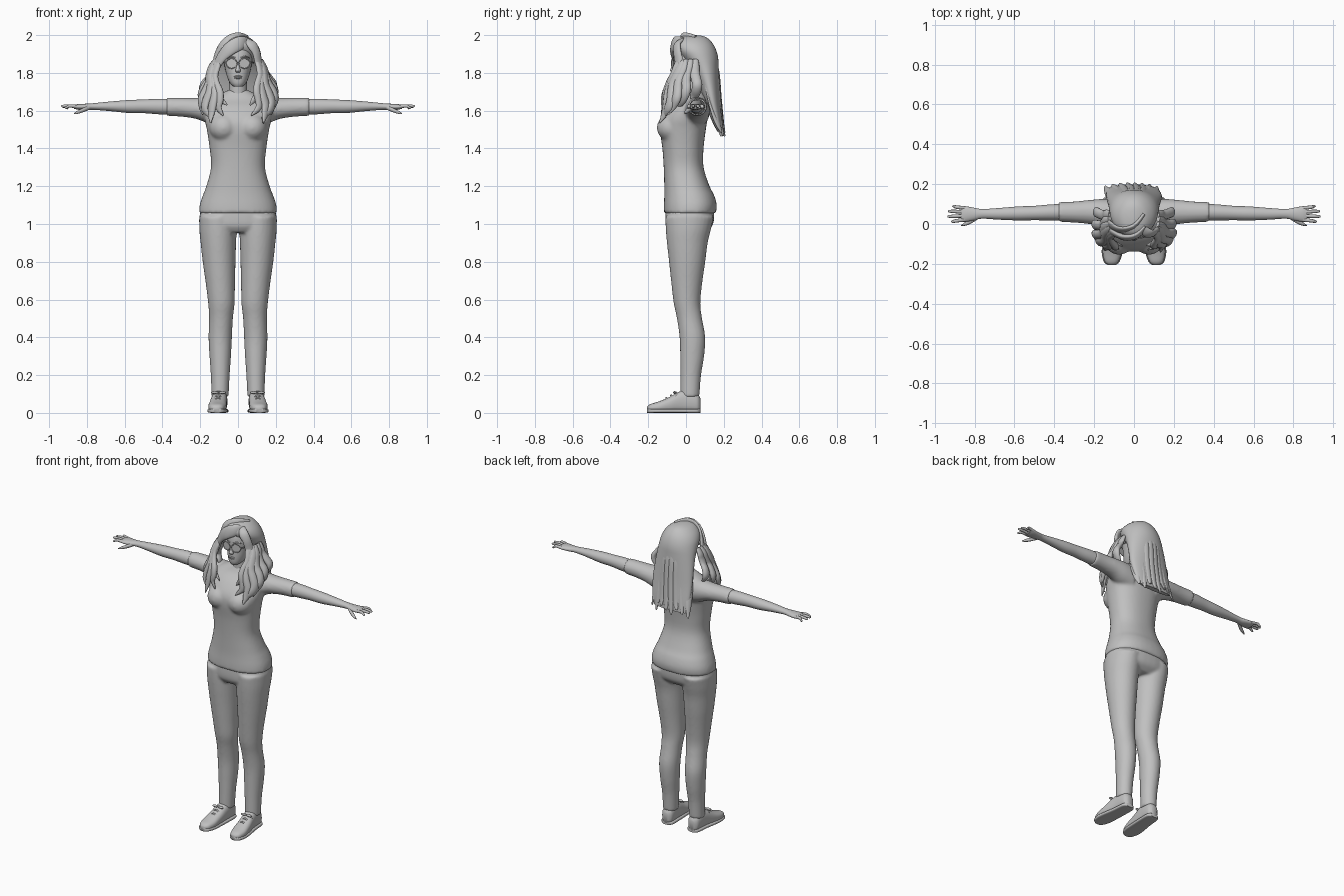
import bpy, bmesh, math
from mathutils import Vector, Matrix

X, Y, Z = Vector((1, 0, 0)), Vector((0, 1, 0)), Vector((0, 0, 1))
grey = bpy.data.materials.new("plain grey")
grey.diffuse_color = (0.53, 0.53, 0.53, 1)


def resample(rows, k=4):
    """Smooth spline through rows of numbers."""
    out = []
    for i in range(len(rows) - 1):
        p0, p1 = rows[max(i - 1, 0)], rows[i]
        p2, p3 = rows[i + 1], rows[min(i + 2, len(rows) - 1)]
        for j in range(k):
            t = j / k
            out.append([0.5 * (2 * b + (c - a) * t + (2 * a - 5 * b + 4 * c - d) * t * t
                               + (3 * b - a - 3 * c + d) * t ** 3)
                        for a, b, c, d in zip(p0, p1, p2, p3)])
    out.append(list(rows[-1]))
    return out


def tube(bm, rows, axes=None, n=24, power=2.0, k=4):
    """Loft rounded sections; rows are x, y, z, half width, half thickness."""
    rows = resample(rows, k)
    pts = [Vector(r[:3]) for r in rows]
    rings = []
    for i, r in enumerate(rows):
        if axes:
            u, v = axes
        else:  # width wraps around the head axis
            t = (pts[min(i + 1, len(pts) - 1)] - pts[max(i - 1, 0)]).normalized()
            out = Vector((pts[i].x, pts[i].y - 0.05, 0.001))
            u = t.cross(out).normalized()
            v = u.cross(t)
        ring = []
        for j in range(n):
            a = 2 * math.pi * j / n
            c, s = math.cos(a), math.sin(a)
            cu = math.copysign(abs(c) ** (2 / power), c) * max(r[3], 0.001)
            sv = math.copysign(abs(s) ** (2 / power), s) * max(r[4], 0.001)
            ring.append(bm.verts.new(pts[i] + u * cu + v * sv))
        rings.append(ring)
    for a, b in zip(rings, rings[1:]):
        for j in range(n):
            bm.faces.new((a[j], a[(j + 1) % n], b[(j + 1) % n], b[j]))
    bm.faces.new(rings[0])
    bm.faces.new(rings[-1])


def stack(bm, rows, **kw):
    """Vertical loft; rows are z, centre x, half width, front y, back y."""
    tube(bm, [(cx, (f + b) / 2, z, w, (b - f) / 2) for z, cx, w, f, b in rows], (X, Y), **kw)


def ball(bm, c, r):
    bmesh.ops.create_uvsphere(bm, u_segments=20, v_segments=12, radius=1,
                              matrix=Matrix.Translation(c) @ Matrix.Diagonal((*r, 1)))


def finish(name, bm, voxel=0):
    bmesh.ops.recalc_face_normals(bm, faces=bm.faces[:])
    me = bpy.data.meshes.new(name)
    bm.to_mesh(me)
    bm.free()
    me.materials.append(grey)
    for p in me.polygons:
        p.use_smooth = True
    ob = bpy.data.objects.new(name, me)
    bpy.context.collection.objects.link(ob)
    if voxel:  # fuse overlapping volumes into one smooth skin
        m = ob.modifiers.new("fuse", 'REMESH')
        m.mode, m.voxel_size, m.use_smooth_shade = 'VOXEL', voxel, True
        m = ob.modifiers.new("soften", 'SMOOTH')
        m.factor, m.iterations = 0.5, 6
    else:
        bpy.context.view_layer.objects.active = ob
        ob.select_set(True)
        bpy.ops.object.shade_smooth_by_angle(angle=math.radians(50))
        ob.select_set(False)
    return ob


# Shirt: torso, bust and short sleeves
bm = bmesh.new()
stack(bm, [(1.055, 0, .207, -.117, .158), (1.10, 0, .203, -.117, .163), (1.15, 0, .187, -.115, .15),
           (1.2, 0, .168, -.115, .125), (1.3, 0, .143, -.118, .093), (1.4, 0, .15, -.125, .093),
           (1.5, 0, .165, -.138, .105), (1.56, 0, .178, -.128, .115), (1.62, 0, .18, -.085, .12),
           (1.66, 0, .15, -.04, .115), (1.69, 0, .09, -.02, .10), (1.71, 0, .05, -.01, .08)],
      n=40, power=2.3)
for s in (1, -1):
    ball(bm, (s * .075, -.075, 1.51), (.078, .08, .075))
    tube(bm, [(s * .09, .055, 1.59, .07, .08), (s * .16, .058, 1.602, .068, .07),
              (s * .22, .06, 1.612, .061, .056), (s * .3, .06, 1.618, .053, .05),
              (s * .378, .06, 1.62, .05, .048)], (Y, Z), 28)
finish("shirt", bm, .009)

# Trousers: hips and two legs
bm = bmesh.new()
stack(bm, [(.955, 0, .15, -.085, .10), (.985, 0, .195, -.105, .135), (1.02, 0, .204, -.11, .148),
           (1.075, 0, .198, -.108, .15)], n=40, power=2.4)
for s in (1, -1):
    stack(bm, [(1.04, s * .108, .098, -.11, .148), (.97, s * .106, .099, -.107, .132),
               (.9, s * .104, .094, -.101, .115), (.8, s * .1, .087, -.09, .102),
               (.68, s * .093, .077, -.077, .085), (.58, s * .088, .07, -.065, .076),
               (.5, s * .09, .063, -.048, .085), (.4, s * .094, .062, -.034, .102),
               (.3, s * .094, .057, -.031, .096), (.2, s * .094, .05, -.03, .08),
               (.1, s * .095, .046, -.03, .072), (.085, s * .095, .045, -.03, .071)], n=28)
finish("trousers", bm, .008)

for s, side in ((1, "left"), (-1, "right")):
    # Forearm and hand with four fingers and a thumb
    bm = bmesh.new()
    tube(bm, [(s * .34, .06, 1.62, .042, .042), (s * .42, .058, 1.622, .04, .041),
              (s * .5, .055, 1.623, .036, .036), (s * .58, .053, 1.622, .035, .034),
              (s * .68, .051, 1.623, .029, .025), (s * .76, .051, 1.622, .024, .018),
              (s * .80, .05, 1.62, .031, .017), (s * .845, .05, 1.62, .039, .015),
              (s * .868, .05, 1.62, .036, .01)], (Y, Z), 24)
    for y0, y1, x1, z1 in ((.021, .012, .918, 1.616), (.041, .038, .936, 1.624),
                           (.061, .064, .933, 1.622), (.08, .089, .912, 1.614)):
        tube(bm, [(s * .845, y0, 1.62, .009, .009), (s * .89, (y0 + y1) / 2, 1.625, .009, .009),
                  (s * (x1 - .008), y1, z1, .007, .007), (s * x1, y1, z1, .002, .002)], (Y, Z), 10)
    tube(bm, [(s * .785, .035, 1.617, .012, .012), (s * .82, .013, 1.603, .012, .012),
              (s * .848, .0, 1.592, .009, .009), (s * .867, -.007, 1.585, .002, .003)], (Y, Z), 10)
    finish(side + "_arm", bm)

    # Shoe upper, sole and laces
    bm = bmesh.new()
    shoe = [(-.206, .112, .014, .01, .032), (-.19, .112, .034, .002, .046), (-.145, .11, .047, 0, .06),
            (-.09, .106, .046, 0, .083), (-.045, .101, .043, 0, .108), (-.01, .098, .041, 0, .12),
            (.03, .096, .04, 0, .115), (.062, .095, .035, 0, .1), (.077, .095, .018, .01, .075)]
    tube(bm, [(s * cx, y, (a + b) / 2, w, (b - a) / 2) for y, cx, w, a, b in shoe], (X, Z), 24, 2.5)
    finish(side + "_shoe", bm)
    bm = bmesh.new()
    tube(bm, [(s * cx, y, .011, w + .005, .011) for y, cx, w, a, b in shoe], (X, Z), 24, 4)
    finish(side + "_sole", bm)
    bm = bmesh.new()
    for y, z in ((-.10, .076), (-.075, .09), (-.05, .105)):
        tube(bm, [(s * .105 - .032, y, z - .018, .005, .005), (s * .105, y - .004, z + .004, .005, .005),
                  (s * .105 + .032, y, z - .018, .005, .005)], (Y, Z), 8)
    for d in (1, -1):
        ball(bm, (s * .103 + d * .02, -.06, .108), (.02, .009, .007))
    finish(side + "_laces", bm)

# Head, neck, nose, lips and brows
bm = bmesh.new()
stack(bm, [(1.727, 0, .022, -.055, -.005), (1.745, 0, .042, -.064, .04), (1.78, 0, .058, -.067, .08),
           (1.83, 0, .07, -.066, .11), (1.88, 0, .077, -.068, .13), (1.93, 0, .074, -.058, .13),
           (1.965, 0, .055, -.03, .11), (1.98, 0, .02, .01, .07)], n=32, power=2.2)
stack(bm, [(1.62, 0, .065, -.03, .085), (1.67, 0, .049, -.02, .075), (1.8, 0, .046, -.02, .08)])
tube(bm, [(0, -.06, 1.855, .007, .008), (0, -.068, 1.83, .009, .01),
          (0, -.072, 1.813, .014, .013), (0, -.066, 1.803, .011, .007)], (X, Y), 14)
for z, w in ((1.781, .022), (1.773, .018)):
    ball(bm, (0, -.066, z), (w, .007, .005))
for s in (1, -1):
    tube(bm, [(s * .012, -.067, 1.878, .003, .004), (s * .04, -.064, 1.887, .003, .004),
              (s * .062, -.045, 1.879, .002, .003)], (Y, Z), 8)
finish("head", bm)

# Glasses: two round rims with lenses, bridge and temples
bm = bmesh.new()
for s in (1, -1):
    c = Vector((s * .034, -.071, 1.85))
    rim = [c + Vector((.029 * math.cos(a), s * .006 * math.cos(a), .026 * math.sin(a)))
           for a in (2 * math.pi * i / 24 for i in range(24))]
    bm.faces.new([bm.verts.new(p) for p in rim])
    for p, q in zip(rim, rim[1:] + rim[:1]):
        tube(bm, [(*p, .0025, .0025), (*q, .0025, .0025)], None, 6, 2, 1)
    tube(bm, [(s * .063, -.064, 1.855, .003, .004), (s * .08, -.02, 1.855, .003, .004),
              (s * .082, .05, 1.853, .003, .004)], (X, Z), 8)
tube(bm, [(-.008, -.075, 1.855, .003, .003), (.008, -.075, 1.855, .003, .003)], (Y, Z), 8)
finish("glasses", bm)

# Hair: main mass hanging down the back
bm = bmesh.new()
stack(bm, [(1.49, -.01, .115, .165, .198), (1.55, -.005, .132, .135, .195), (1.65, 0, .14, .095, .184),
           (1.75, 0, .135, .06, .177), (1.83, 0, .128, .02, .173), (1.88, 0, .124, -.025, .17),
           (1.92, 0, .117, -.058, .16), (1.955, 0, .098, -.065, .142), (1.983, 0, .066, -.045, .115),
           (1.996, 0, .032, -.01, .085), (2.0, 0, .008, .025, .05)], n=40)
finish("hair_back", bm)

# Hair: long ribbons giving the back its ragged ends
bm = bmesh.new()
for i in range(8):
    f = (i - 3.5) / 3.5
    k = math.sqrt(1 - .75 * f * f)
    end = 1.465 + .02 * (i % 3)
    tube(bm, [(f * .085, .055 + .09 * k, 1.92, .012, .008), (f * .108, .06 + .108 * k, 1.8, .022, .01),
              (f * .118, .085 + .093 * k, 1.67, .023, .011), (f * .125 - .008, .135 + .055 * k, 1.55, .02, .01),
              (f * .13 - .015, .17 + .035 * k, end, .006, .004)], None, 10)
finish("hair_back_strands", bm)

# Hair: fringe swept to both sides from an off-centre parting
bm = bmesh.new()
tube(bm, [(.055, -.01, 1.975, .012, .008), (.015, -.055, 1.96, .035, .014), (-.04, -.068, 1.93, .036, .015),
          (-.086, -.053, 1.885, .03, .014), (-.115, -.035, 1.83, .026, .015), (-.135, -.04, 1.77, .02, .012)])
tube(bm, [(.04, -.01, 1.98, .01, .008), (.07, -.046, 1.953, .028, .013), (.096, -.046, 1.91, .026, .014),
          (.11, -.036, 1.85, .026, .014), (.132, -.04, 1.78, .02, .012)])
tube(bm, [(.05, .05, 1.985, .015, .008), (-.0, -.01, 1.985, .03, .012), (-.06, -.03, 1.96, .03, .012),
          (-.105, -.012, 1.9, .028, .012), (-.125, .005, 1.83, .024, .012)])
finish("hair_fringe", bm)

# Hair: wavy front locks resting on the shoulders and chest
for s, side in ((1, "left"), (-1, "right")):
    bm = bmesh.new()
    for i, (x0, y0, x1, y1, z1, w) in enumerate((
            (.098, -.042, .078, -.135, 1.575, .023), (.106, -.03, .115, -.14, 1.535, .025),
            (.114, -.018, .15, -.12, 1.56, .026), (.12, 0, .172, -.085, 1.58, .025),
            (.122, .025, .17, -.03, 1.61, .025), (.12, .05, .16, .05, 1.64, .026),
            (.11, -.03, .09, -.10, 1.63, .022))):
        rows = []
        for j in range(8):
            t = j / 7
            wave = math.sin(t * 8.5 + i * .5 + s * .4) * .017 * min(1, t * 2)
            bulge = .03 * math.sin(math.pi * t)
            rows.append((s * (x0 + (x1 - x0) * t + bulge + wave), y0 + (y1 - y0) * t + wave * .6,
                         1.87 + (z1 - 1.87) * t, w * (.6, .9, 1, 1, 1, 1, .85, .2)[j],
                         .015 * (.6, .9, 1, 1.1, 1.2, 1.1, .8, .2)[j]))
        # curled tip
        x, y, z = rows[-1][:3]
        rows[-1] = (x + s * (.018 if i % 2 else -.016), y, z, .004, .003)
        tube(bm, rows, None, 12)
    finish(side + "_hair_locks", bm)
